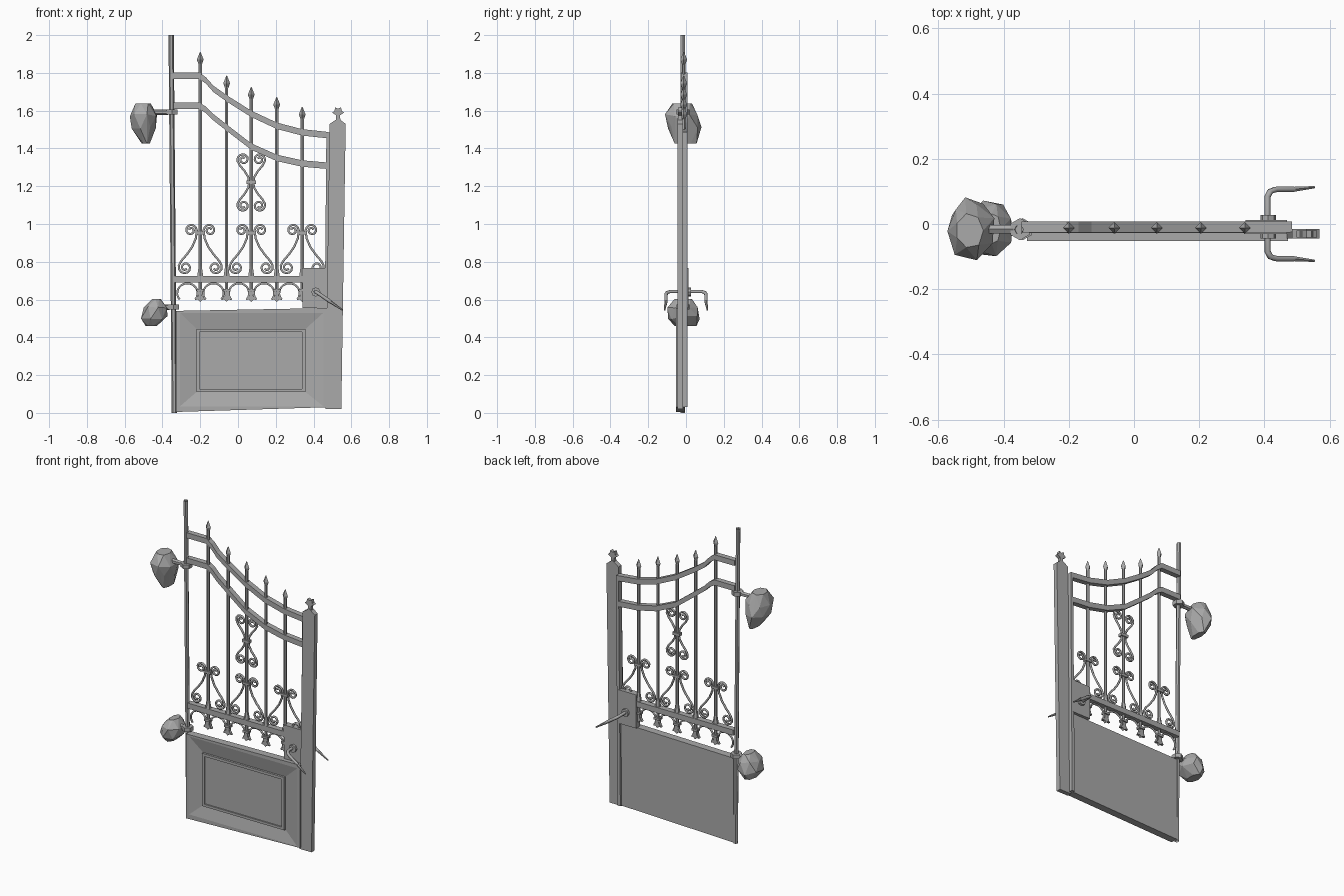
import bpy, bmesh, math, random
from mathutils import Vector, Matrix

if "Cube" in bpy.data.objects:
    bpy.data.objects.remove(bpy.data.objects["Cube"])

random.seed(4)
mat = bpy.data.materials.new("iron_grey")
mat.diffuse_color = (0.4, 0.4, 0.4, 1)
mat.use_nodes = True
mat.node_tree.nodes["Principled BSDF"].inputs["Base Color"].default_value = mat.diffuse_color


def finish(name, bm):
    bmesh.ops.recalc_face_normals(bm, faces=bm.faces)
    me = bpy.data.meshes.new(name)
    bm.to_mesh(me)
    bm.free()
    me.materials.append(mat)
    ob = bpy.data.objects.new(name, me)
    bpy.context.collection.objects.link(ob)
    return ob


def prism(name, pts, y0, y1):
    """Outline in x,z extruded from y0 to y1."""
    bm = bmesh.new()
    f = bm.faces.new([bm.verts.new((x, y0, z)) for x, z in pts])
    r = bmesh.ops.extrude_face_region(bm, geom=[f])
    vs = [v for v in r["geom"] if isinstance(v, bmesh.types.BMVert)]
    bmesh.ops.translate(bm, verts=vs, vec=(0, y1 - y0, 0))
    return finish(name, bm)


def box(name, x0, x1, y0, y1, z0, z1):
    return prism(name, [(x0, z0), (x1, z0), (x1, z1), (x0, z1)], y0, y1)


def rod(name, a, b, r1, r2=None, sides=6, caps=True):
    a, b = Vector(a), Vector(b)
    bm = bmesh.new()
    rot = (b - a).to_track_quat('Z', 'Y').to_matrix().to_4x4()
    bmesh.ops.create_cone(bm, cap_ends=caps, segments=sides, radius1=r1,
                          radius2=r1 if r2 is None else r2, depth=(b - a).length,
                          matrix=Matrix.Translation((a + b) / 2) @ rot)
    return finish(name, bm)


def tube(name, pts, r):
    """Bent bar along 3D points."""
    cu = bpy.data.curves.new(name, 'CURVE')
    cu.dimensions = '3D'
    cu.bevel_depth, cu.bevel_resolution, cu.use_fill_caps = r, 1, True
    sp = cu.splines.new('POLY')
    sp.points.add(len(pts) - 1)
    for p, q in zip(sp.points, pts):
        p.co = (*q, 1)
    tmp = bpy.data.objects.new(name + "_path", cu)
    bpy.context.collection.objects.link(tmp)
    bpy.context.view_layer.update()
    me = bpy.data.meshes.new_from_object(tmp.evaluated_get(bpy.context.evaluated_depsgraph_get()))
    bpy.data.objects.remove(tmp)
    me.materials.clear()
    me.materials.append(mat)
    ob = bpy.data.objects.new(name, me)
    bpy.context.collection.objects.link(ob)


def spiral(cx, cz, r, a0, turn):
    """Points winding inward from radius r, starting at angle a0 (degrees)."""
    out = []
    for i in range(17):
        t = i / 16
        a = math.radians(a0 + turn * t)
        k = r * (1 - 0.72 * t)
        out.append((cx + k * math.cos(a), cz + k * math.sin(a)))
    return out


YC = -0.012  # middle plane of the ironwork

# hinge pole and stile on the latch side
rod("hinge_pole", (-0.337, -0.017, 0), (-0.354, -0.017, 2), 0.014, caps=False)
prism("latch_stile", [(0.455, 0.03), (0.475, 0.03), (0.485, 1.485), (0.468, 1.485)], -0.025, 0.008)

# latch post with pointed cap and crown finial
prism("latch_post", [(0.462, 0.02), (0.547, 0.02), (0.57, 1.53), (0.53, 1.56), (0.485, 1.53)],
      -0.045, -0.016)
prism("post_finial", [(0.518, 1.55), (0.542, 1.55), (0.54, 1.575), (0.562, 1.59), (0.55, 1.598),
                      (0.545, 1.618), (0.53, 1.61), (0.515, 1.618), (0.51, 1.598), (0.498, 1.59),
                      (0.52, 1.575)], -0.042, -0.02)

# curved top bands
xs = (-0.345, -0.205, -0.17, -0.13, -0.06, 0.07, 0.205, 0.34, 0.48)
for name, zs in (("upper_band", (1.785, 1.785, 1.76, 1.715, 1.665, 1.583, 1.52, 1.485, 1.47)),
                 ("lower_band", (1.625, 1.625, 1.605, 1.565, 1.51, 1.41, 1.35, 1.32, 1.308))):
    top = [(x, z + 0.017) for x, z in zip(xs, zs)]
    low = [(x, z - 0.017) for x, z in zip(xs, zs)]
    prism(name, low + top[::-1], -0.026, 0.008)

# middle rail
box("middle_rail", -0.337, 0.47, -0.028, 0.008, 0.69, 0.725)

# pickets with spear tips and forked feet
pickets = ((-0.2, 1.91), (-0.06, 1.785), (0.07, 1.725), (0.205, 1.672), (0.34, 1.62))
for x, tip in pickets:
    rod("picket", (x, YC, 0.64), (x, YC, tip - 0.06), 0.0095)
    rod("spear_base", (x, YC, tip - 0.065), (x, YC, tip - 0.04), 0.009, 0.018, 4)
    rod("spear_tip", (x, YC, tip - 0.04), (x, YC, tip), 0.018, 0.002, 4)
    rod("picket_collar", (x, YC, 0.725), (x, YC, 0.775), 0.018, 0.01, 6)
    box("foot_collar", x - 0.02, x + 0.02, -0.027, 0.004, 0.642, 0.656)
    prism("forked_foot", [(x - 0.013, 0.645), (x - 0.01, 0.62), (x - 0.028, 0.598), (x - 0.012, 0.6),
                          (x, 0.588), (x + 0.012, 0.6), (x + 0.028, 0.598), (x + 0.01, 0.62),
                          (x + 0.013, 0.645)], -0.02, -0.004)

# hanging arches under the rail
for cx in (-0.268, -0.13, 0.005, 0.138, 0.272, 0.405):
    arc = [math.radians(-40 + 260 * i / 16) for i in range(17)]
    tube("arch", [(cx + 0.054 * math.cos(a), YC, 0.634 + 0.052 * math.sin(a)) for a in arc], 0.006)

# lyre scrolls above the rail
for px in (-0.2, 0.07, 0.34):
    for s in (-1, 1):
        path = (spiral(0.05, 0.967, 0.032, 180, -520)[::-1]
                + [(0.023, 0.925), (0.042, 0.88), (0.07, 0.84), (0.1, 0.805)]
                + spiral(0.08, 0.77, 0.035, 15, -520))
        tube("lyre_scroll", [(px + s * x, YC, z) for x, z in path], 0.0065)
    box("lyre_band", px - 0.024, px + 0.024, -0.024, 0.0, 0.945, 0.96)

# double heart scroll high on the middle picket
for s in (-1, 1):
    for m in (-1, 1):
        path = [(0.012, 1.22), (0.014, 1.245), (0.035, 1.28), (0.06, 1.31)] + spiral(0.042, 1.342, 0.032, -15, 520)
        tube("heart_scroll", [(0.07 + s * x, YC, 1.22 + m * (z - 1.22)) for x, z in path], 0.0065)
box("heart_band", 0.045, 0.095, -0.026, 0.002, 1.212, 1.23)

# lower panel: rim, sloped field and raised moulding
loops = []
bm = bmesh.new()
outer = ((-0.328, 0.005), (0.472, 0.03), (0.472, 0.555), (-0.328, 0.54))


def rect(x0, x1, z0, z1):
    return ((x0, z0), (x1, z0), (x1, z1), (x0, z1))


steps = ((outer, -0.005), (outer, -0.052), (rect(-0.307, 0.452, 0.035, 0.53), -0.052),
         (rect(-0.22, 0.358, 0.11, 0.445), -0.035), (rect(-0.22, 0.358, 0.11, 0.445), -0.048),
         (rect(-0.203, 0.34, 0.126, 0.428), -0.048), (rect(-0.203, 0.34, 0.126, 0.428), -0.04))
for pts, y in steps:
    loops.append([bm.verts.new((x, y, z)) for x, z in pts])
for a, b in zip(loops, loops[1:]):
    for i in range(4):
        j = (i + 1) % 4
        bm.faces.new((a[i], a[j], b[j], b[i]))
bm.faces.new(loops[0])
bm.faces.new(loops[-1])
finish("lower_panel", bm)

# lock case, bosses and lever handles on both sides
box("lock_case", 0.342, 0.47, -0.03, 0.012, 0.555, 0.768)
rod("handle_boss", (0.412, -0.045, 0.64), (0.412, 0.027, 0.64), 0.024, sides=8)
for s in (-1, 1):
    tube("lever_handle", [(0.41, 0, 0.642), (0.41, s * 0.085, 0.642), (0.418, s * 0.1, 0.637),
                          (0.435, s * 0.106, 0.626), (0.49, s * 0.106, 0.588)], 0.0095)
    rod("handle_tip", (0.485, s * 0.106, 0.591), (0.553, s * 0.113, 0.545), 0.009, 0.004)

# hinge rings and wall anchors
for x, z in ((-0.35, 1.592), (-0.342, 0.56)):
    rod("hinge_ring", (x, -0.016, z - 0.013), (x, -0.016, z + 0.013), 0.034)
    rod("hinge_anchor", (x - 0.1, -0.016, z), (x - 0.02, -0.016, z), 0.015)


def rock(name, rings):
    """Hull of rough rings: z, centre x, radius x, centre y, radius y."""
    bm = bmesh.new()
    for k, (z, cx, rx, cy, ry) in enumerate(rings):
        for i in range(7):
            a = math.tau * (i + 0.5 * k) / 7
            q = random.uniform(0.92, 1.04)
            bm.verts.new((cx + rx * q * math.cos(a), cy + ry * q * math.sin(a),
                          z + (random.uniform(-0.01, 0.01) if 0 < k < 3 else 0)))
    r = bmesh.ops.convex_hull(bm, input=bm.verts)
    loose = [v for v in bm.verts if not v.link_faces]
    bmesh.ops.delete(bm, geom=loose, context='VERTS')
    finish(name, bm)


# wall stones holding the hinges
rock("upper_stone", ((1.638, -0.505, 0.045, -0.02, 0.055), (1.575, -0.5, 0.078, -0.022, 0.09),
                     (1.505, -0.503, 0.066, -0.01, 0.092), (1.425, -0.487, 0.022, 0, 0.06)))
rock("lower_stone", ((0.603, -0.432, 0.024, -0.015, 0.05), (0.56, -0.437, 0.066, -0.02, 0.085),
                     (0.505, -0.447, 0.074, -0.01, 0.09), (0.46, -0.458, 0.03, -0.005, 0.06)))
